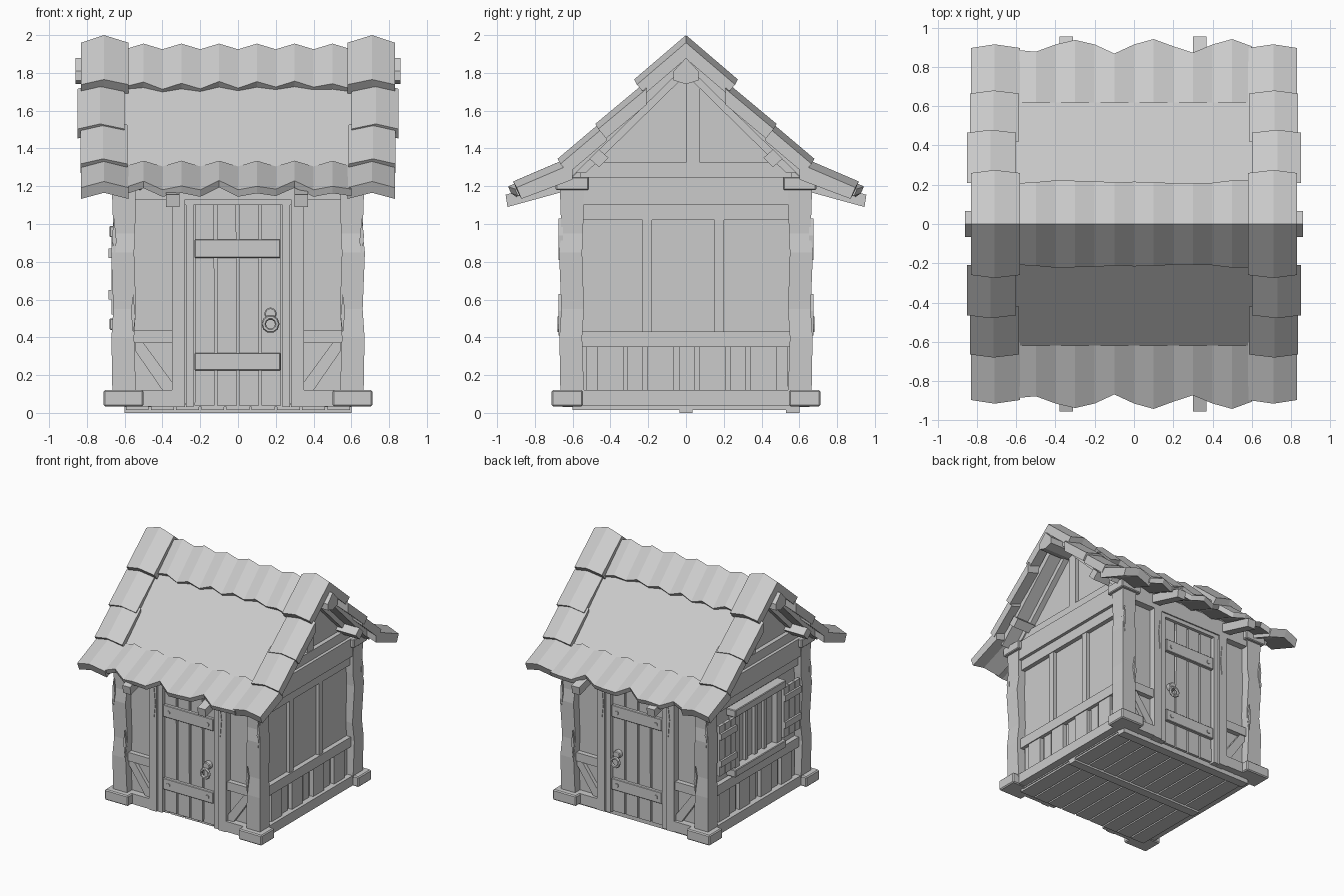
import bpy, bmesh, math, random
from mathutils import Matrix

if "Cube" in bpy.data.objects:
    bpy.data.objects.remove(bpy.data.objects["Cube"])

random.seed(4)
grey = bpy.data.materials.new("plain grey")
grey.diffuse_color = (0.6, 0.6, 0.6, 1)
grey.use_nodes = True
grey.node_tree.nodes["Principled BSDF"].inputs["Base Color"].default_value = grey.diffuse_color


def finish(ob, mirror=""):
    ob.data.materials.append(grey)
    if mirror:
        m = ob.modifiers.new("mirror", 'MIRROR')
        m.use_axis = ['x' in mirror, 'y' in mirror, False]
        m.merge_threshold = 0.0005
    return ob


def loft(name, rings, mirror="", bevel=0):
    """Closed solid through a row of matching rings."""
    bm = bmesh.new()
    vs = [[bm.verts.new(p) for p in r] for r in rings]
    n = len(rings[0])
    for a, b in zip(vs, vs[1:]):
        for i in range(n):
            j = (i + 1) % n
            bm.faces.new((a[i], a[j], b[j], b[i]))
    bm.faces.new(vs[0])
    bm.faces.new(vs[-1])
    bmesh.ops.recalc_face_normals(bm, faces=bm.faces)
    me = bpy.data.meshes.new(name)
    bm.to_mesh(me)
    bm.free()
    ob = bpy.data.objects.new(name, me)
    bpy.context.collection.objects.link(ob)
    if bevel:
        b = ob.modifiers.new("bevel", 'BEVEL')
        b.width, b.segments = bevel, 1
    return finish(ob, mirror)


def prism(name, axis, pts, lo, hi, mirror="", bevel=0):
    put = {'x': lambda p, d: (d, p[0], p[1]),
           'y': lambda p, d: (p[0], d, p[1]),
           'z': lambda p, d: (p[0], p[1], d)}[axis]
    return loft(name, [[put(p, d) for p in pts] for d in (lo, hi)], mirror, bevel)


def box(name, x, y, z, mirror="", bevel=0):
    pts = [(x[0], y[0]), (x[1], y[0]), (x[1], y[1]), (x[0], y[1])]
    return prism(name, 'z', pts, z[0], z[1], mirror, bevel)


def tiles(name, xs, lift, ends, p0, p1, th, mirror):
    """Folded tile strip running down the slope from p0 to p1 (y, z)."""
    dy, dz = p1[0] - p0[0], p1[1] - p0[1]
    ln = math.hypot(dy, dz)
    uy, uz = dy / ln, dz / ln
    rings = []
    for x, l, e in zip(xs, lift, ends):
        ty, tz = p1[0] + uy * e, p1[1] + uz * e + l
        rings.append([(x, p0[0], p0[1] + l), (x, ty, tz),
                      (x, ty + uz * th, tz - uy * th),
                      (x, p0[0], p0[1] + l - th * 1.3)])
    return loft(name, rings, mirror)


# floor boards and bearers
for i in range(9):
    x = -0.6 + i * 1.2 / 9
    box("floor_board", (x + 0.006, x + 0.127), (-0.6, 0.6), (0.015, 0.045))
box("floor_core", (-0.6, 0.6), (-0.58, 0.58), (0.03, 0.06))
for y in (0.0, 0.565):
    box("floor_bearer", (-0.6, 0.6), (y - 0.035, y + 0.035), (0, 0.03))

# corner posts with rough outlines, feet and caps
rings = []
for z, o, i in ((0.1, 0.665, 0.54), (0.4, 0.67, 0.55), (0.55, 0.66, 0.54),
                (0.85, 0.672, 0.55), (0.95, 0.66, 0.545), (1.2, 0.668, 0.54)):
    rings.append([(i, i, z), (o, i, z), (o, o, z), (i, o, z)])
loft("corner_post", rings, "xy")
box("post_foot", (0.50, 0.712), (0.545, 0.712), (0.035, 0.12), "xy", 0.008)
box("post_cap", (0.51, 0.69), (0.515, 0.69), (1.18, 1.25), "xy", 0.006)

# side walls, rails and gables
box("side_wall", (0.575, 0.6), (-0.57, 0.57), (0.05, 1.26), "x")
prism("gable_wall", 'x', [(-0.6, 1.25), (0.6, 1.25), (0, 1.85)], 0.575, 0.6, "x")
box("side_sill", (0.58, 0.66), (-0.55, 0.55), (0.04, 0.12), "x")
box("side_middle_rail", (0.59, 0.64), (-0.55, 0.55), (0.35, 0.43), "x")
box("side_upper_rail", (0.59, 0.635), (-0.55, 0.55), (1.02, 1.10), "x")
box("side_top_beam", (0.57, 0.66), (-0.55, 0.55), (1.10, 1.25), "x")
box("gable_tie", (0.59, 0.635), (-0.56, 0.56), (1.25, 1.325), "x")
box("gable_king_post", (0.59, 0.63), (0.0, 0.075), (1.32, 1.78), "x")
prism("gable_rafter", 'x', [(0, 1.87), (0.62, 1.27), (0.53, 1.27), (0, 1.79)],
      0.59, 0.645, "xy")
for y in (-0.49, -0.40, -0.27, -0.135, 0.005, 0.14, 0.275, 0.41, 0.5):
    w = 0.068 if round(abs(y) * 1000) in (400, 135, 140, 410) else 0.04
    box("skirting_plank", (0.59, 0.632 if w > 0.05 else 0.612),
        (y - w, y + w), (0.12, 0.355), "x")
for y in (-0.205, 0.175):
    box("side_stud", (0.59, 0.63), (y - 0.025, y + 0.025), (0.35, 1.03))

# left window: frame, bars and open shutters
for z, h in ((0.47, 0.03), (0.96, 0.03)):
    box("window_ledge", (-0.68, -0.59), (-0.33, 0.33), (z - h, z + h), "", 0.005)
box("window_jamb", (-0.655, -0.59), (0.24, 0.30), (0.48, 0.95), "y")
box("window_pane", (-0.61, -0.59), (-0.24, 0.24), (0.5, 0.93))
for y in (-0.12, 0, 0.12):
    box("window_bar", (-0.635, -0.6), (y - 0.016, y + 0.016), (0.5, 0.93))
for y in (0.31, 0.382, 0.454):
    box("shutter_board", (-0.67, -0.645), (y, y + 0.066), (0.52, 0.93), "y")
for z in (0.6, 0.82):
    box("shutter_batten", (-0.686, -0.66), (0.31, 0.52), (z, z + 0.05), "y")

# front and back walls
box("end_wall", (0.27, 0.56), (0.575, 0.6), (0.05, 1.2), "xy")
box("end_sill", (0.35, 0.52), (0.58, 0.655), (0.035, 0.12), "xy")
box("end_rail", (0.35, 0.55), (0.59, 0.64), (0.37, 0.44), "xy")
prism("end_brace", 'y', [(0.35, 0.12), (0.40, 0.12), (0.545, 0.33), (0.545, 0.37),
                         (0.50, 0.37), (0.35, 0.165)], 0.59, 0.63, "xy")
box("door_post", (0.28, 0.35), (0.58, 0.655), (0.03, 1.18), "xy")
box("lintel", (-0.56, 0.56), (0.57, 0.655), (1.13, 1.27), "y")

# door frame, planks, bands and bolts
box("door_frame_side", (0.235, 0.275), (0.58, 0.645), (0.03, 1.13), "xy")
box("door_frame_top", (-0.28, 0.28), (0.58, 0.645), (1.10, 1.14), "y")
box("door_backing", (-0.25, 0.25), (0.58, 0.6), (0.03, 1.12), "y")
for i in range(4):
    x = -0.235 + i * 0.1175
    j = random.uniform(-0.004, 0.004)
    prism("door_plank", 'y', [(x + 0.006, 0.04), (x + 0.111, 0.04), (x + 0.112 + j, 0.6),
                              (x + 0.108, 1.10), (x + 0.008, 1.10), (x + 0.005 - j, 0.6)],
          0.59, 0.62, "y")
for z in (0.225, 0.82):
    box("door_band", (-0.23, 0.225), (0.61, 0.645), (z, z + 0.09 + z * 0.01), "y", 0.004)
    for x in (-0.18, 0.175):
        pts = [(x + 0.016 * math.cos(a * math.pi / 4), z + 0.045 + 0.016 * math.sin(a * math.pi / 4))
               for a in range(8)]
        prism("door_bolt", 'y', pts, 0.64, 0.652, "y")

# ring handle
pts = [(0.172 + 0.034 * math.cos(a * math.pi / 4), 0.525 + 0.034 * math.sin(a * math.pi / 4))
       for a in range(8)]
prism("handle_plate", 'y', pts, 0.61, 0.66, "y", 0.006)
bpy.ops.mesh.primitive_torus_add(major_segments=10, minor_segments=6,
                                 major_radius=0.036, minor_radius=0.012)
ring = bpy.context.object
ring.name = "handle_ring"
ring.data.transform(Matrix.Translation((0.172, 0.67, 0.47)) @ Matrix.Rotation(math.pi / 2, 4, 'X'))
finish(ring, "y")

# wood splits on the posts
for x, z, w, h in ((0.655, 0.92, 0.012, 0.11), (0.555, 0.52, 0.012, 0.11), (0.30, 0.92, 0.012, 0.12)):
    prism("wood_split", 'y', [(x, z - h), (x + w, z + 0.02), (x, z + h), (x - w, z - 0.01)],
          0.65, 0.676 if x > 0.5 else 0.66, "xy")

# roof boards, ridge beam, purlins and eave brackets
prism("roof_board", 'x', [(0, 1.90), (0.66, 1.265), (0.63, 1.225), (0, 1.84)], -0.75, 0.75, "y")
prism("ridge_beam", 'x', [(0, 1.88), (0.065, 1.81), (0.065, 1.76), (0, 1.74),
                          (-0.065, 1.76), (-0.065, 1.81)], -0.86, 0.86)
prism("purlin", 'x', [(0.46, 1.30), (0.51, 1.345), (0.46, 1.395), (0.41, 1.35)], 0.56, 0.78, "xy")
bracket = [(0.955, 1.155), (0.60, 1.255), (0.58, 1.19), (0.945, 1.09)]
prism("eave_bracket", 'x', bracket, -0.38, -0.31, "y")
prism("eave_bracket", 'x', bracket, 0.30, 0.37, "y")

# folded verge tiles down both roof edges
for x, p0, p1 in ((0.58, (0, 2.0), (0.275, 1.765)), (0.60, (0.21, 1.755), (0.48, 1.53)),
                  (0.585, (0.42, 1.565), (0.68, 1.345)), (0.58, (0.60, 1.36), (0.915, 1.225))):
    tiles("verge_tile", (x, x + 0.13, x + 0.25), (-0.04, 0, -0.04), (-0.02, 0, -0.02),
          p0, p1, 0.065, "xy")

# ridge and eave tile rows
xs = [-0.6 + 0.1 * i for i in range(13)]
fold = [0 if i % 2 else -0.03 for i in range(13)]
rough = [random.uniform(-0.012, 0.012) for _ in xs]
tiles("ridge_tiles", xs, fold, rough, (0, 1.955), (0.215, 1.75), 0.04, "y")
step = [-0.02, -0.03, 0.01, 0.035, 0.01, -0.04, 0.01, 0.04, 0.0, -0.035, 0.01, 0.04, 0.0]
tiles("eave_tiles", xs, fold, step, (0.62, 1.335), (0.905, 1.215), 0.04, "y")
